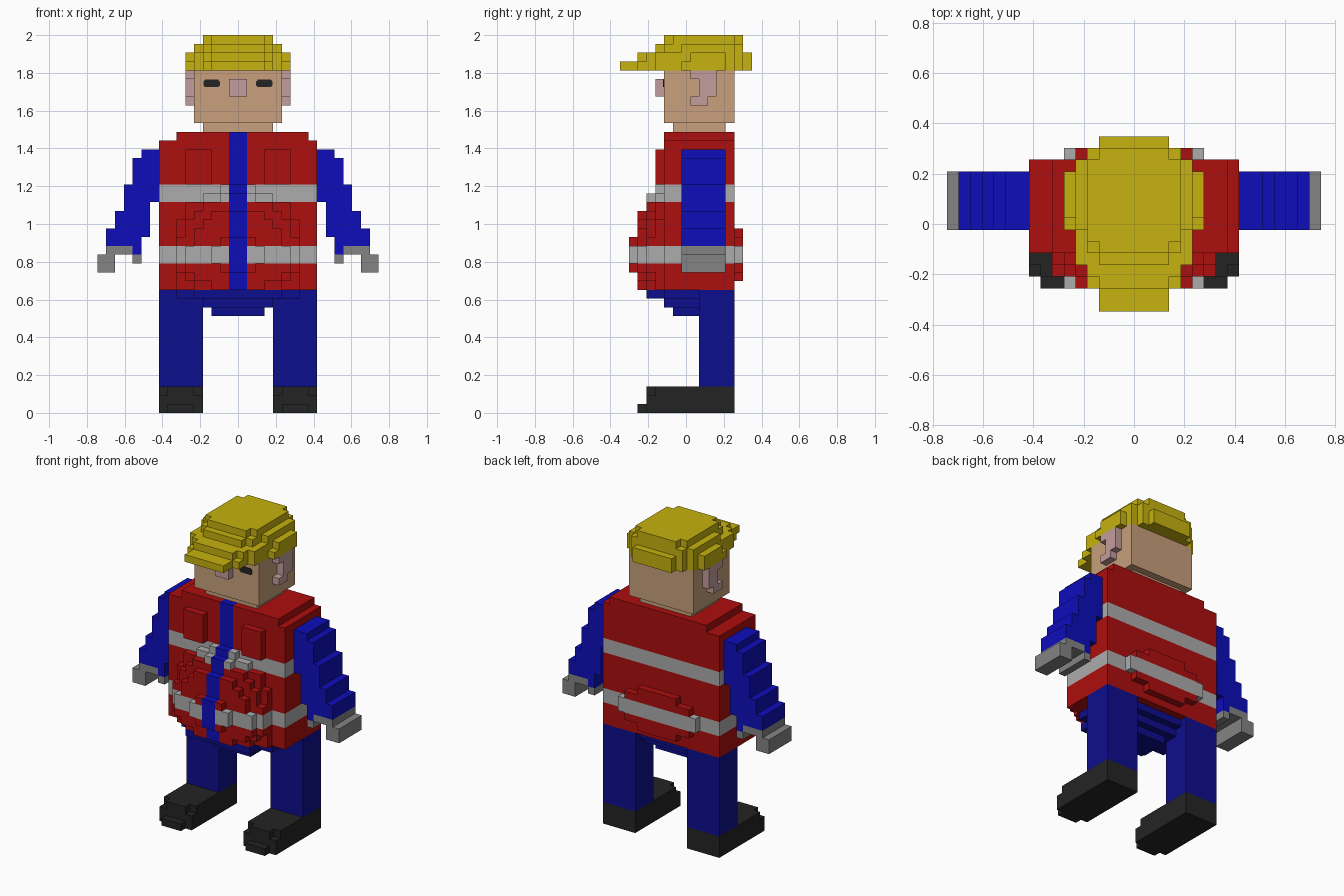
import bpy, bmesh

cube = bpy.data.objects.get("Cube")
if cube:
    bpy.data.objects.remove(cube, do_unlink=True)

U = 2 / 43  # block size; blocks use x from the centre, y from the front, z from the floor


def material(name, r, g, b):
    def lin(c):
        c /= 255
        return c / 12.92 if c <= 0.04045 else ((c + 0.055) / 1.055) ** 2.4
    colour = (lin(r), lin(g), lin(b), 1)
    m = bpy.data.materials.new(name)
    m.use_nodes = True
    m.diffuse_color = colour
    m.node_tree.nodes["Principled BSDF"].inputs["Base Color"].default_value = colour
    return m


RED = material("vest red", 174, 14, 14)
STRIPE = material("reflective grey", 172, 172, 172)
BLUE = material("sleeve blue", 13, 13, 187)
NAVY = material("trouser navy", 13, 13, 142)
BLACK = material("shoe black", 36, 36, 36)
GLOVE = material("glove grey", 132, 132, 132)
SKIN = material("skin", 200, 160, 124)
PINK = material("ear pink", 196, 158, 158)
YELLOW = material("cap yellow", 198, 178, 14)

# Outward block faces: direction and corner offsets
SIDES = [((1, 0, 0), ((1, 0, 0), (1, 1, 0), (1, 1, 1), (1, 0, 1))),
         ((-1, 0, 0), ((0, 0, 0), (0, 0, 1), (0, 1, 1), (0, 1, 0))),
         ((0, 1, 0), ((0, 1, 0), (0, 1, 1), (1, 1, 1), (1, 1, 0))),
         ((0, -1, 0), ((0, 0, 0), (1, 0, 0), (1, 0, 1), (0, 0, 1))),
         ((0, 0, 1), ((0, 0, 1), (1, 0, 1), (1, 1, 1), (0, 1, 1))),
         ((0, 0, -1), ((0, 0, 0), (0, 1, 0), (1, 1, 0), (1, 0, 0)))]


def build(name, boxes, mats, rule=lambda x, y, z: 0, mirror=False):
    """Join blocks (x0, x1, y0, y1, z0, z1) into one clean stepped shell."""
    cells = {(x, y, z) for x0, x1, y0, y1, z0, z1 in boxes
             for x in range(x0, x1) for y in range(y0, y1) for z in range(z0, z1)}
    if mirror:
        cells = {(-1 - x, y, z) for x, y, z in cells}
    bm = bmesh.new()
    verts = {}
    for x, y, z in sorted(cells):
        for (dx, dy, dz), corners in SIDES:
            if (x + dx, y + dy, z + dz) in cells:
                continue
            loop = []
            for cx, cy, cz in corners:
                p = (x + cx, y + cy, z + cz)
                if p not in verts:
                    verts[p] = bm.verts.new((p[0] * U, (p[1] - 7.5) * U, p[2] * U))
                loop.append(verts[p])
            bm.faces.new(loop).material_index = rule(x, y, z)
    bmesh.ops.dissolve_limit(bm, angle_limit=0.01, verts=bm.verts[:], edges=bm.edges[:],
                             delimit={'MATERIAL'})
    mesh = bpy.data.meshes.new(name)
    bm.to_mesh(mesh)
    bm.free()
    for m in mats:
        mesh.materials.append(m)
    obj = bpy.data.objects.new(name, mesh)
    bpy.context.collection.objects.link(obj)
    return obj


def pair(name, boxes, mat):
    build("left_" + name, boxes, [mat])
    build("right_" + name, boxes, [mat], mirror=True)


def layers(y0, y1, rows):
    """Centred slabs from rows of (half width, z0, z1)."""
    return [(-w, w, y0, y1, z0, z1) for w, z0, z1 in rows]


def plan(z0, z1, rows):
    """Centred slabs from rows of (half width, y0, y1)."""
    return [(-w, w, y0, y1, z0, z1) for w, y0, y1 in rows]


# Shoes, legs and stepped pelvis
pair("shoe", [(4, 9, 4, 13, 0, 3), (4, 9, 3, 4, 0, 2), (5, 8, 3, 4, 2, 3),
              (5, 8, 2, 3, 0, 1)], BLACK)
pair("leg", [(4, 9, 9, 13, 3, 14)], NAVY)
build("pelvis", plan(13, 14, [(5, 3, 5), (7, 5, 9), (4, 9, 12)])
      + plan(12, 13, [(4, 5, 11)]) + plan(11, 12, [(3, 6, 10)]), [NAVY])


# Vest with chest pockets, round belly and small back bulge
def vest_rule(x, y, z):
    if x in (-1, 0) and y < 6:
        return 2                              # zip
    return 1 if z in (17, 18, 24, 25) else 0  # reflective bands


vest = [(-9, 9, 5, 13, 14, 31), (-7, 8, 5, 13, 31, 32),
        (-6, -3, 4, 5, 26, 30), (3, 6, 4, 5, 26, 30)]
vest += layers(4, 5, [(7, 14, 22), (6, 22, 24), (4, 24, 25), (2, 25, 26)])
vest += layers(3, 4, [(7, 16, 20), (6, 15, 22), (5, 14, 23), (4, 23, 24), (2, 24, 25)])
vest += layers(2, 3, [(6, 16, 19), (5, 15, 21), (4, 21, 22), (3, 14, 23)])
vest += layers(1, 2, [(3, 17, 19), (2, 16, 20)])
vest += layers(13, 14, [(6, 17, 19), (5, 16, 20), (3, 15, 21)])
build("vest", vest, [RED, STRIPE, BLUE], vest_rule)

# Sleeves stepping outward, and gloves
pair("sleeve", [(x, x + 1, 7, 12, z0, z1) for x, z0, z1 in
                [(9, 24, 30), (10, 20, 30), (11, 18, 29), (12, 19, 26),
                 (13, 19, 23), (14, 19, 21)]], BLUE)
pair("glove", [(12, 15, 7, 12, 18, 19), (14, 16, 7, 12, 16, 18), (11, 12, 7, 12, 17, 18)], GLOVE)

# Head
build("neck", [(-4, 4, 6, 12, 32, 33)], [SKIN])
build("head", [(-5, 5, 5, 13, 33, 39)], [SKIN])
build("nose", [(-1, 1, 4, 5, 36, 38)], [PINK])
pair("ear", [(5, 6, 8, 10, 38, 39), (5, 6, 9, 11, 36, 38), (5, 6, 10, 11, 38, 39),
             (5, 6, 8, 10, 35, 36)], PINK)

# Eyes: thin plates with clipped corners
for side, sx in (("left", 1), ("right", -1)):
    bm = bmesh.new()
    outline = [(-.93, -.2), (-.75, -.43), (.75, -.43), (.93, -.2),
               (.93, .2), (.75, .43), (-.75, .43), (-.93, .2)]
    face = bm.faces.new([bm.verts.new(((sx * 3 + x) * U, -2.5 * U, (37.5 + z) * U))
                         for x, z in outline])
    ext = bmesh.ops.extrude_face_region(bm, geom=[face])
    for v in ext["geom"]:
        if isinstance(v, bmesh.types.BMVert):
            v.co.y -= 0.005
    bmesh.ops.recalc_face_normals(bm, faces=bm.faces[:])
    mesh = bpy.data.meshes.new(side + "_eye")
    bm.to_mesh(mesh)
    bm.free()
    mesh.materials.append(BLACK)
    bpy.context.collection.objects.link(bpy.data.objects.new(side + "_eye", mesh))

# Cap: visor and brim layer, then shrinking crown layers
cap = plan(39, 40, [(3, 0, 15), (4, 2, 14), (5, 4, 13), (6, 7, 12)])
cap += plan(40, 41, [(3, 2, 15), (4, 3, 14), (5, 4, 13), (6, 8, 12)])
cap += plan(41, 42, [(3, 4, 14), (4, 5, 14), (5, 7, 13)])
cap += plan(42, 43, [(3, 5, 14), (4, 6, 13)])
build("cap", cap, [YELLOW])
